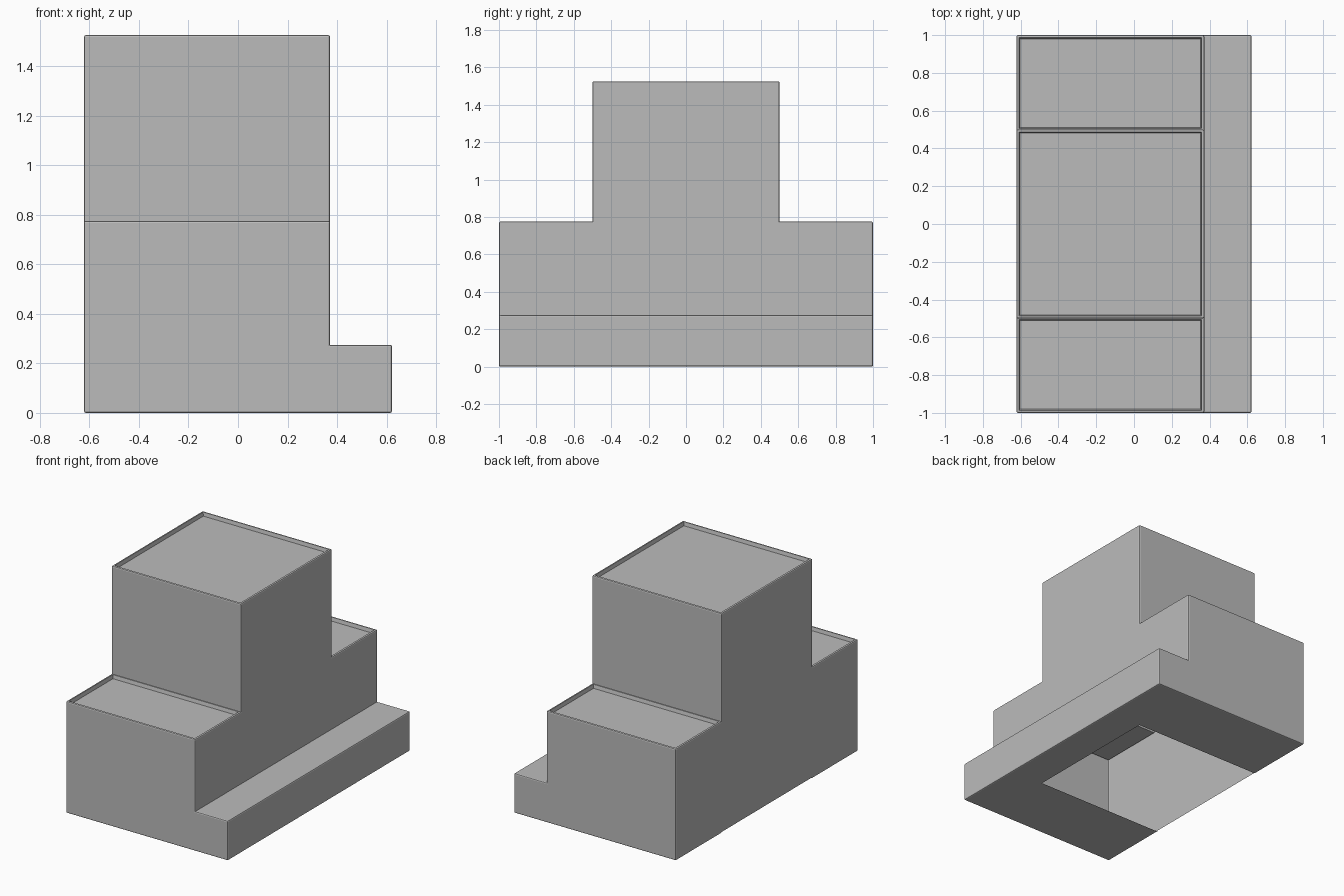
import bpy
import bmesh

cube = bpy.data.objects.get("Cube")
if cube:
    bpy.data.objects.remove(cube, do_unlink=True)

# Single grey material
grey = bpy.data.materials.new("plain grey")
grey.use_nodes = True
colour = (0.5, 0.5, 0.5, 1.0)
grey.diffuse_color = colour
grey.node_tree.nodes["Principled BSDF"].inputs["Base Color"].default_value = colour

# Footprint grid: ledge along +x, tall tower between two low wings
XS = [-0.622, 0.372, 0.622]
YS = [-1.0, -0.5, 0.5, 1.0]
LEDGE, WING, TOWER = 0.275, 0.775, 1.525
LEVELS = [0.0, LEDGE, WING, TOWER]
HEIGHTS = {(0, 0): WING, (0, 1): TOWER, (0, 2): WING,
           (1, 0): LEDGE, (1, 1): LEDGE, (1, 2): LEDGE}

bm = bmesh.new()


def quad(*points):
    bm.faces.new([bm.verts.new(p) for p in points])


def wall(a, b, h1, h2):
    """Vertical panels from a to b, covering the step between two heights."""
    for low, high in zip(LEVELS, LEVELS[1:]):
        if min(h1, h2) <= low and high <= max(h1, h2):
            quad((*a, low), (*b, low), (*b, high), (*a, high))


# Roofs, and a floor that is open under the tower
for (i, j), h in HEIGHTS.items():
    corners = [(XS[i], YS[j]), (XS[i + 1], YS[j]),
               (XS[i + 1], YS[j + 1]), (XS[i], YS[j + 1])]
    quad(*[(x, y, h) for x, y in corners])
    if (i, j) != (0, 1):
        quad(*[(x, y, 0) for x, y in reversed(corners)])

# Walls wherever neighbouring heights differ
for i, x in enumerate(XS):
    for j in range(len(YS) - 1):
        wall((x, YS[j]), (x, YS[j + 1]),
             HEIGHTS.get((i - 1, j), 0), HEIGHTS.get((i, j), 0))
for j, y in enumerate(YS):
    for i in range(len(XS) - 1):
        wall((XS[i], y), (XS[i + 1], y),
             HEIGHTS.get((i, j - 1), 0), HEIGHTS.get((i, j), 0))

# Weld, face outwards and merge the coplanar panels
bmesh.ops.remove_doubles(bm, verts=bm.verts[:], dist=0.0001)
bmesh.ops.recalc_face_normals(bm, faces=bm.faces[:])
highest = max(bm.faces, key=lambda f: f.calc_center_median().z)
if highest.normal.z < 0:
    bmesh.ops.reverse_faces(bm, faces=bm.faces[:])
bmesh.ops.dissolve_limit(bm, angle_limit=0.01, verts=bm.verts[:], edges=bm.edges[:])

# Soften the outward corners
convex = [e for e in bm.edges if e.is_manifold and e.calc_face_angle_signed() > 0.5]
bmesh.ops.bevel(bm, geom=convex, offset=0.008, offset_type='OFFSET',
                segments=2, profile=0.5, affect='EDGES', clamp_overlap=True)

# Sunken roof trays with a narrow rim
bm.normal_update()
roofs = [f for f in bm.faces if f.normal.z > 0.99 and f.calc_area() > 0.1
         and f.calc_center_median().z > LEDGE + 0.1]
bmesh.ops.inset_individual(bm, faces=roofs, thickness=0.008, depth=0)
bmesh.ops.inset_individual(bm, faces=roofs, thickness=0.008, depth=-0.025)

mesh = bpy.data.meshes.new("stepped_building")
bm.to_mesh(mesh)
bm.free()
mesh.materials.append(grey)
building = bpy.data.objects.new("stepped_building", mesh)
bpy.context.collection.objects.link(building)
